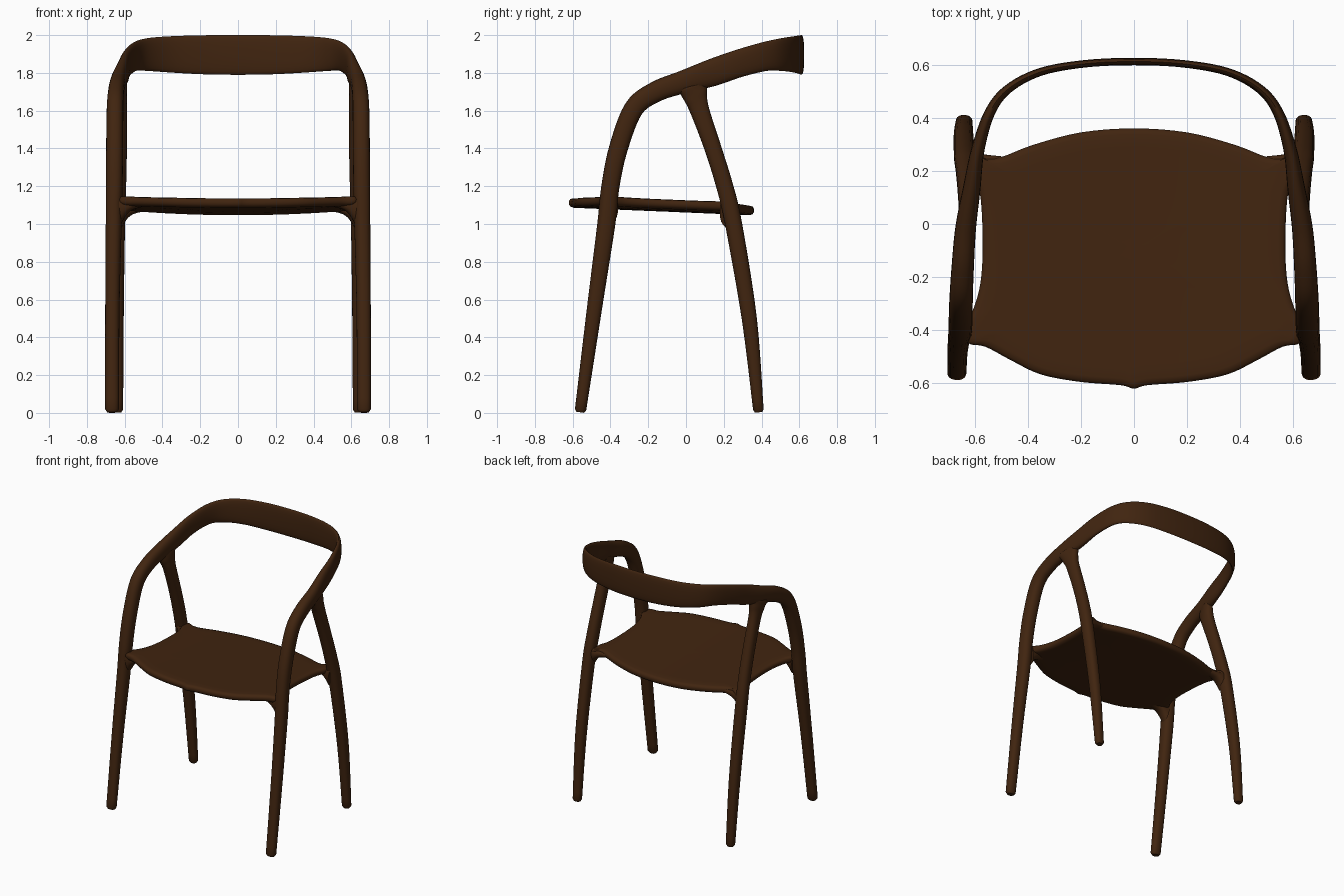
import bpy, bmesh, math
from mathutils import Vector

if "Cube" in bpy.data.objects:
    bpy.data.objects.remove(bpy.data.objects["Cube"])

wood = bpy.data.materials.new("dark walnut")
wood.diffuse_color = (0.052, 0.018, 0.005, 1)
wood.use_nodes = True
wood.node_tree.nodes["Principled BSDF"].inputs["Base Color"].default_value = wood.diffuse_color


def spline(pts, steps, closed=False):
    """Catmull-Rom through tuples of any length."""
    n, out = len(pts), []
    for i in range(n if closed else n - 1):
        idx = [i - 1, i, i + 1, i + 2]
        idx = [k % n if closed else min(max(k, 0), n - 1) for k in idx]
        p = [pts[k] for k in idx]
        for s in range(steps):
            t = s / steps
            out.append(tuple(
                0.5 * (2 * b + (c - a) * t + (2 * a - 5 * b + 4 * c - d) * t * t
                       + (3 * b - a - 3 * c + d) * t ** 3) for a, b, c, d in zip(*p)))
    if not closed:
        out.append(tuple(pts[-1]))
    return out


def skin(name, rings):
    """Bridge a list of point rings, cap both ends, smooth shade."""
    bm = bmesh.new()
    vs = [[bm.verts.new(p) for p in r] for r in rings]
    n = len(vs[0])
    for r, q in zip(vs, vs[1:]):
        for i in range(n):
            bm.faces.new((r[i], r[(i + 1) % n], q[(i + 1) % n], q[i]))
    bm.faces.new(vs[0][::-1])
    bm.faces.new(vs[-1])
    bmesh.ops.recalc_face_normals(bm, faces=bm.faces)
    me = bpy.data.meshes.new(name)
    bm.to_mesh(me)
    bm.free()
    me.materials.append(wood)
    ob = bpy.data.objects.new(name, me)
    bpy.context.collection.objects.link(ob)
    bpy.ops.object.select_all(action='DESELECT')
    ob.select_set(True)
    bpy.context.view_layer.objects.active = ob
    bpy.ops.object.shade_smooth_by_angle(angle=math.radians(50))
    return ob


def sweep(name, stations, steps=6, sides=20, cap=0.015):
    """Stations are (x, y, z, half thickness sideways, half depth)."""
    st = spline(stations, steps)
    P = [Vector(s[:3]) for s in st]
    rings, last = [], len(P) - 1

    def ring(c, t, a, b):
        n = t.cross(Vector((0, 0, 1))).normalized()
        m = n.cross(t).normalized()
        pts = []
        for k in range(sides):
            u = 2 * math.pi * k / sides
            cu, su = math.cos(u), math.sin(u)
            pts.append(c + n * a * math.copysign(abs(cu) ** 0.85, cu)
                       + m * b * math.copysign(abs(su) ** 0.85, su))
        return pts

    for i, s in enumerate(st):
        t = (P[min(i + 1, last)] - P[max(i - 1, 0)]).normalized()
        if i == 0:
            rings.append(ring(P[0] - t * cap, t, s[3] * 0.7, s[4] * 0.7))
        rings.append(ring(P[i], t, s[3], s[4]))
        if i == last:
            rings.append(ring(P[i] + t * cap, t, s[3] * 0.7, s[4] * 0.7))
    return skin(name, rings)


def flip(stations):
    return [(-s[0],) + tuple(s[1:]) for s in stations]


# Front legs, arms and back rail: one continuous bent piece
half = [
    (.667, -.558, .018, .036, .030), (.665, -.485, .55, .038, .040),
    (.658, -.422, 1.0, .042, .048), (.655, -.400, 1.2, .044, .048),
    (.653, -.358, 1.4, .045, .050), (.651, -.277, 1.61, .044, .052),
    (.645, -.160, 1.70, .042, .055), (.634, -.015, 1.752, .039, .060),
    (.611, .135, 1.80, .033, .072), (.588, .280, 1.85, .025, .073),
    (.543, .420, 1.887, .020, .077), (.475, .508, 1.897, .017, .087),
    (.355, .572, 1.898, .015, .096), (.19, .603, 1.896, .014, .103),
]
sweep("front_legs_arms_and_back_rail",
      half + [(0, .612, 1.895, .014, .105)] + flip(half)[::-1])

# Rear legs, flared where they meet the arms
rear = [
    (.640, .383, .018, .032, .028), (.642, .335, .5, .037, .040),
    (.638, .252, 1.0, .040, .045), (.632, .205, 1.2, .040, .045),
    (.627, .143, 1.4, .039, .045), (.624, .073, 1.6, .037, .051),
    (.626, .048, 1.68, .036, .066), (.629, .035, 1.73, .033, .085),
]
for side, s in (("right", rear), ("left", flip(rear))):
    sweep("rear_leg_" + side, s)

# Flared joints between seat and legs
for part, y, z in (("front", -.405, 1.105), ("rear", .225, 1.08)):
    j = [(.50, y, z + .005, .03, .018), (.555, y, z, .036, .027),
         (.59, y, z - .008, .042, .040), (.63, y, z - .015, .046, .085)]
    for side, s in (("right", j), ("left", flip(j))):
        sweep(part + "_seat_joint_" + side, s, cap=0.003)

# Seat: thin shaped panel, slightly raised at the sides
edge = [
    (0, .36), (.2, .345), (.38, .298), (.5, .252), (.56, .247), (.605, .262),
    (.605, .19), (.578, .10), (.57, -.08), (.578, -.22), (.605, -.32),
    (.635, -.38), (.625, -.448), (.56, -.462), (.46, -.515), (.35, -.567),
    (.2, -.595), (.05, -.607),
]
edge = edge + [(0, -.62)] + [(-x, y) for x, y in edge[:0:-1]]
outline = spline(edge, 4, closed=True)


def seat_ring(scale, drop):
    cy = -0.1
    pts = []
    for x, y in outline:
        x, y = x * scale, cy + (y - cy) * scale
        z = 1.136 - 0.042 * (y + 0.6) + 0.018 * (x / 0.6) ** 2
        pts.append((x, y, z - drop))
    return pts


scales = [.1, .3, .5, .7, .85, .95]
rings = [seat_ring(s, 0) for s in scales]
rings += [seat_ring(.985, .004), seat_ring(1, .016), seat_ring(1, .032), seat_ring(.985, .044)]
rings += [seat_ring(s, .05) for s in scales[::-1]]
skin("seat", rings)
